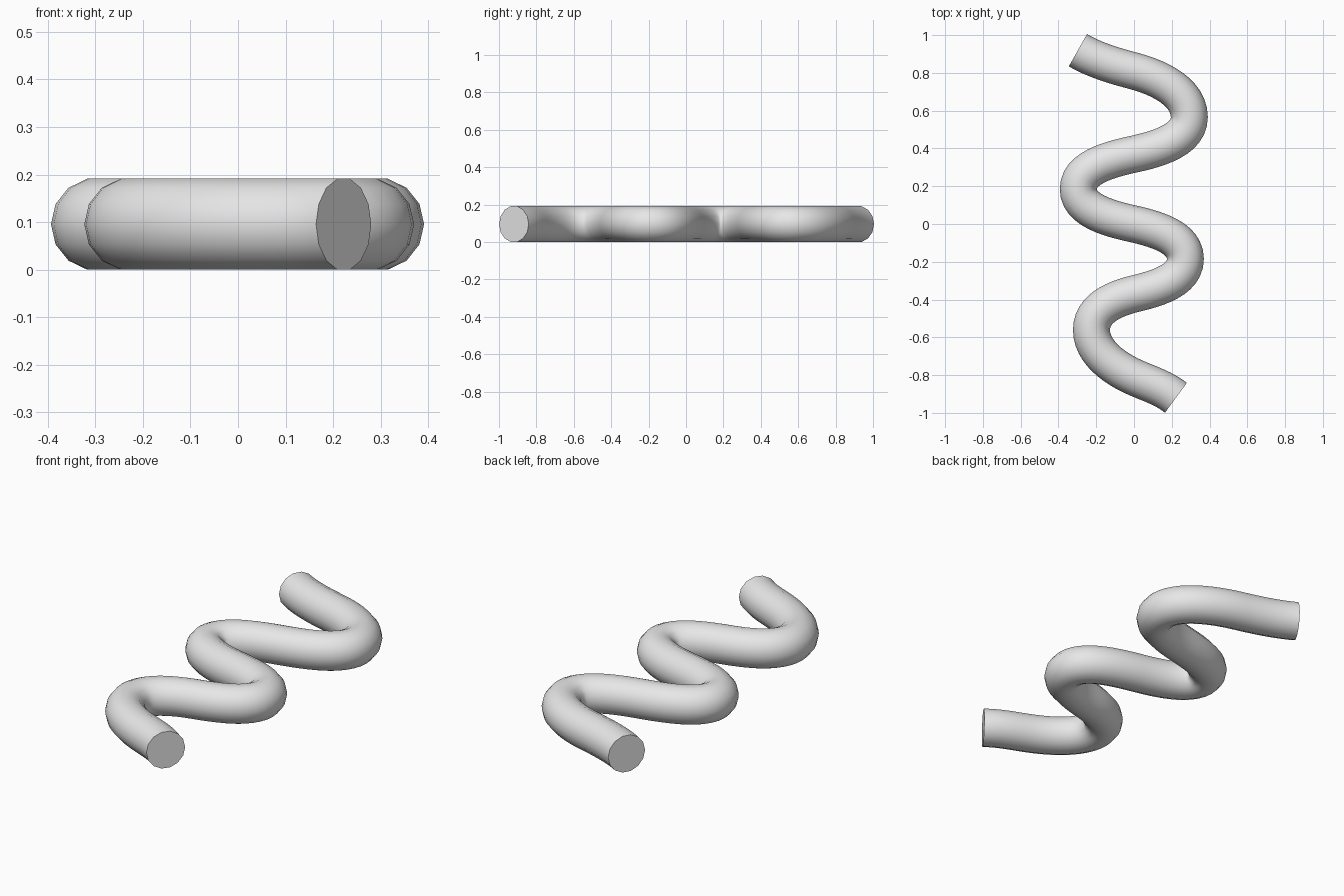
import bpy, bmesh, math
from mathutils import Vector
from mathutils.geometry import interpolate_bezier

if "Cube" in bpy.data.objects:
    bpy.data.objects.remove(bpy.data.objects["Cube"])

RADIUS, SIDES, STEPS = 0.098, 14, 12
MID_Z = RADIUS * math.sin(math.radians(540 / 7))   # flat underside rests on z = 0

# Centre line knots: x, y, handle back (dx, dy), handle forward (dx, dy)
knots = [
    (-0.297, 0.92, 0, 0, 0.086, -0.051),
    (0, 0.81, -0.10, 0.026, 0.14, -0.037),
    (0.293, 0.565, 0, 0.13, 0, -0.115),
    (0, 0.37, 0.14, 0.03, -0.14, -0.03),
    (-0.295, 0.185, 0, 0.11, 0, -0.11),
    (0, 0.0, -0.14, 0.03, 0.13, -0.03),
    (0.272, -0.185, 0, 0.11, 0, -0.11),
    (0, -0.37, 0.13, 0.03, -0.11, -0.028),
    (-0.225, -0.56, 0, 0.11, 0, -0.12),
    (0, -0.81, -0.10, 0.045, 0.08, -0.036),
    (0.222, -0.92, -0.071, 0.055, 0, 0),
]

# Sample the wavy centre line
path = []
for a, b in zip(knots, knots[1:]):
    p, q = Vector((a[0], a[1], MID_Z)), Vector((b[0], b[1], MID_Z))
    pts = interpolate_bezier(p, p + Vector((a[4], a[5], 0)),
                             q + Vector((b[2], b[3], 0)), q, STEPS + 1)
    path += pts[(1 if path else 0):]

# Sweep a round section along it
bm = bmesh.new()
rings = []
for i, c in enumerate(path):
    t = (path[min(i + 1, len(path) - 1)] - path[max(i - 1, 0)]).normalized()
    side = Vector((-t.y, t.x, 0))
    ring = []
    for k in range(SIDES):
        ang = 2 * math.pi * k / SIDES
        ring.append(bm.verts.new(c + RADIUS * (side * math.cos(ang)
                                               + Vector((0, 0, math.sin(ang))))))
    rings.append(ring)
for r, s in zip(rings, rings[1:]):
    for k in range(SIDES):
        n = (k + 1) % SIDES
        bm.faces.new((r[k], r[n], s[n], s[k]))

# Flat end caps
bm.faces.new(rings[0])
bm.faces.new(rings[-1])
bmesh.ops.recalc_face_normals(bm, faces=bm.faces[:])

mesh = bpy.data.meshes.new("wavy_tube")
bm.to_mesh(mesh)
bm.free()
tube = bpy.data.objects.new("wavy_tube", mesh)
bpy.context.collection.objects.link(tube)

grey = bpy.data.materials.new("light grey")
grey.diffuse_color = (0.8, 0.8, 0.8, 1)
grey.use_nodes = True
grey.node_tree.nodes["Principled BSDF"].inputs["Base Color"].default_value = grey.diffuse_color
mesh.materials.append(grey)

# Smooth sides, crisp ends
bpy.context.view_layer.objects.active = tube
tube.select_set(True)
bpy.ops.object.shade_smooth_by_angle(angle=math.radians(40))
